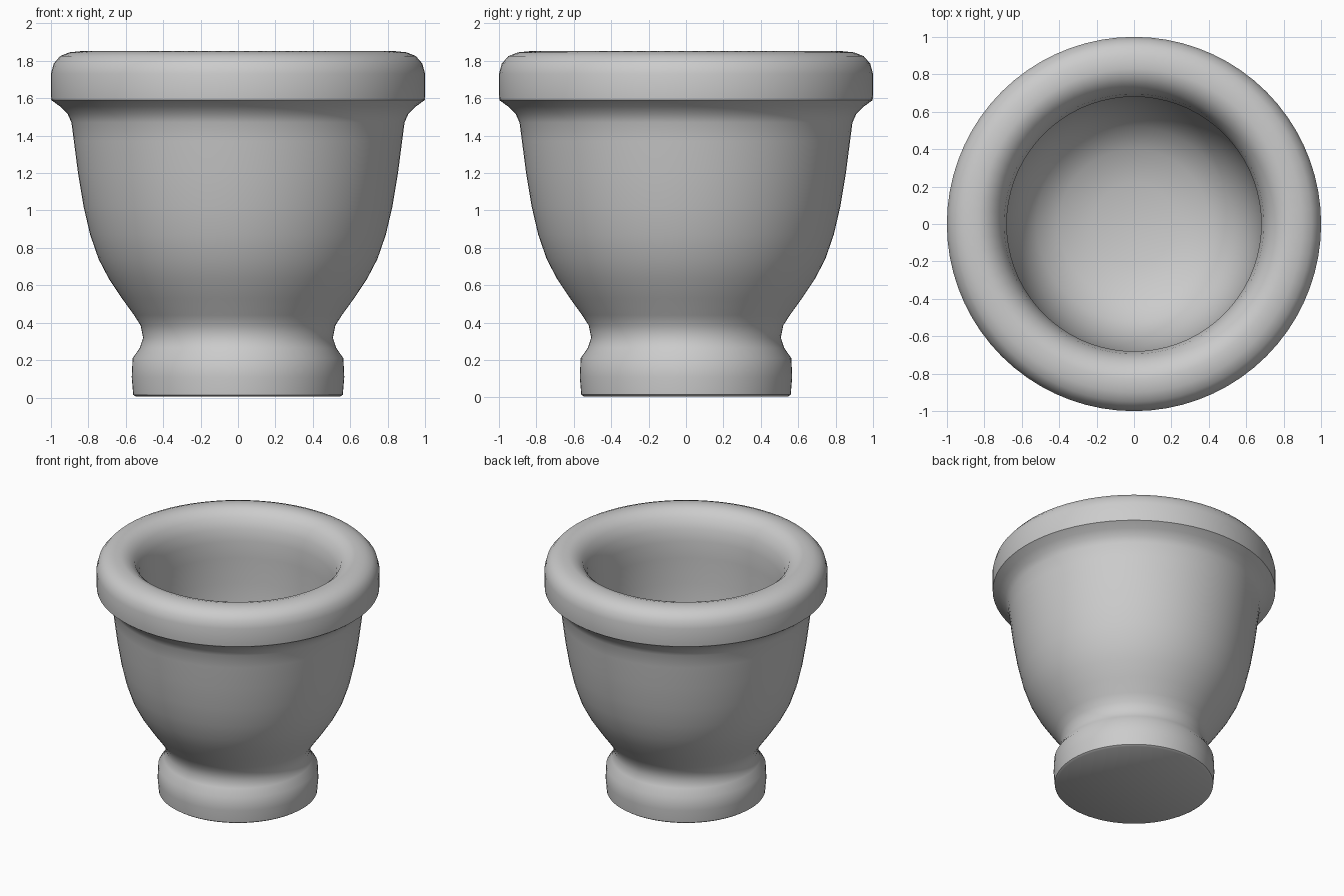
import bpy, bmesh, math

if "Cube" in bpy.data.objects:
    bpy.data.objects.remove(bpy.data.objects["Cube"])

SEGMENTS = 72

# Half cross-section (radius, height), from the underside round to the inner floor
outer = [(0, 0.01), (0.545, 0.005), (0.56, 0.015), (0.568, 0.11), (0.563, 0.21),
         (0.525, 0.265), (0.507, 0.32), (0.52, 0.385), (0.555, 0.44), (0.62, 0.53),
         (0.69, 0.635), (0.745, 0.74), (0.79, 0.87), (0.825, 1.02), (0.855, 1.2),
         (0.877, 1.37), (0.89, 1.47), (0.91, 1.515), (0.95, 1.555), (0.998, 1.59)]
rim = [(1.0, 1.62), (1.0, 1.73), (0.985, 1.785), (0.95, 1.825), (0.90, 1.845),
       (0.83, 1.852), (0.78, 1.837), (0.73, 1.795), (0.695, 1.72), (0.68, 1.63)]
inner = [(0.68, 1.5), (0.685, 1.3), (0.675, 1.1), (0.65, 0.92), (0.60, 0.76),
         (0.52, 0.64), (0.40, 0.56), (0.22, 0.51), (0, 0.50)]


def lathe(name, profile):
    """Spin a profile around z into a closed solid."""
    bm = bmesh.new()
    verts = [bm.verts.new((r, 0, z)) for r, z in profile]
    edges = [bm.edges.new(pair) for pair in zip(verts, verts[1:])]
    bmesh.ops.spin(bm, geom=verts + edges, cent=(0, 0, 0), axis=(0, 0, 1),
                   angle=math.tau, steps=SEGMENTS, use_duplicate=False)
    bmesh.ops.remove_doubles(bm, verts=bm.verts, dist=0.0005)
    bmesh.ops.recalc_face_normals(bm, faces=bm.faces)
    mesh = bpy.data.meshes.new(name)
    bm.to_mesh(mesh)
    bm.free()
    obj = bpy.data.objects.new(name, mesh)
    bpy.context.collection.objects.link(obj)
    return obj


# Footed pot with rolled rim and hollow bowl
pot = lathe("footed_pot", outer + rim + inner)
bpy.context.view_layer.objects.active = pot
pot.select_set(True)
bpy.ops.object.shade_smooth_by_angle(angle=math.radians(50))
